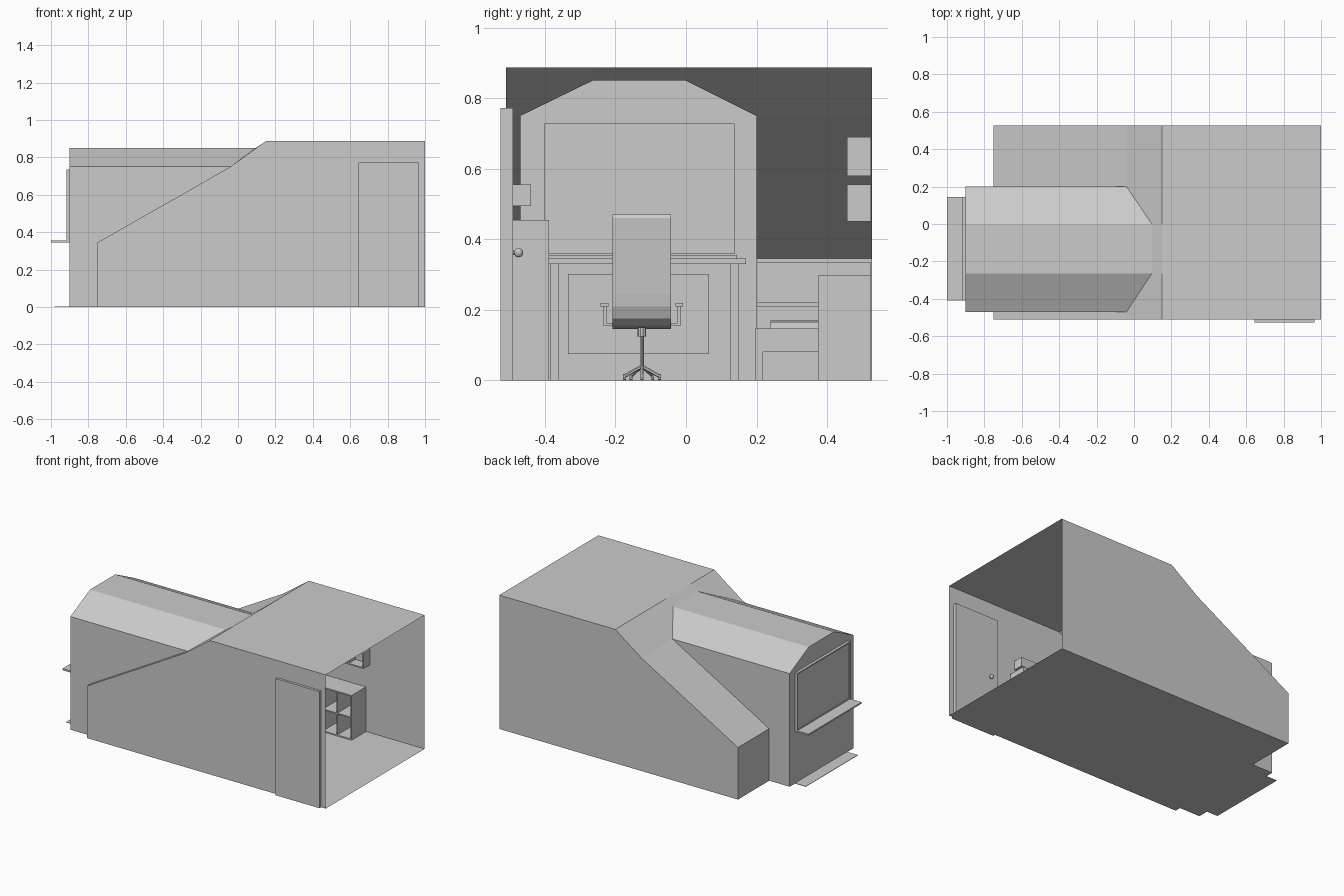
import bpy, bmesh, math
from mathutils import Vector

if "Cube" in bpy.data.objects:
    bpy.data.objects.remove(bpy.data.objects["Cube"])

XL, XD, XR = -0.75, -0.90, 1.0      # knee wall, dormer end, open end
YF, YB = -0.51, 0.527               # front and back walls
D0, D1 = -0.47, 0.20                # dormer sides
R0, R1 = -0.265, 0.0                # dormer flat top
LOW, EAVE, RIDGE, TOP = 0.345, 0.75, 0.85, 0.887
XE, XT, XC = -0.04, 0.095, 0.15     # eave, ridge and ceiling ends on the slope


def mesh_obj(name, faces):
    bm = bmesh.new()
    for f in faces:
        bm.faces.new([bm.verts.new(p) for p in f])
    bmesh.ops.remove_doubles(bm, verts=bm.verts, dist=1e-5)
    me = bpy.data.meshes.new(name)
    bm.to_mesh(me)
    bm.free()
    ob = bpy.data.objects.new(name, me)
    bpy.context.collection.objects.link(ob)
    return ob


def box(name, x0, x1, y0, y1, z0, z1):
    bm = bmesh.new()
    bmesh.ops.create_cube(bm, size=1)
    for v in bm.verts:
        v.co = Vector((x0 if v.co.x < 0 else x1, y0 if v.co.y < 0 else y1, z0 if v.co.z < 0 else z1))
    me = bpy.data.meshes.new(name)
    bm.to_mesh(me)
    bm.free()
    ob = bpy.data.objects.new(name, me)
    bpy.context.collection.objects.link(ob)
    return ob


def extrude_y(name, profile, y0, y1):
    n = len(profile)
    a = [(x, y0, z) for x, z in profile]
    b = [(x, y1, z) for x, z in profile]
    sides = [[a[i], b[i], b[(i + 1) % n], a[(i + 1) % n]] for i in range(n)]
    return mesh_obj(name, [a, b[::-1]] + sides)


def rod(name, p, q, r, sides=10):
    p, q = Vector(p), Vector(q)
    bpy.ops.mesh.primitive_cylinder_add(vertices=sides, radius=r, depth=(q - p).length, location=(p + q) / 2)
    ob = bpy.context.object
    ob.name = name
    ob.rotation_euler = (q - p).to_track_quat('Z', 'Y').to_euler()
    return ob


def shelf_unit(name, x0, x1, y0, y1, z0, z1, cols, rows, t=0.008):
    for i in range(cols + 1):
        x = x0 + (x1 - x0 - t) * i / cols
        box(f"{name}_upright_{i}", x, x + t, y0, y1, z0, z1)
    for j in range(rows + 1):
        z = z0 + (z1 - z0 - t) * j / rows
        box(f"{name}_board_{j}", x0 + t, x1 - t, y0, y1, z, z + t)


# Room shell: gable profile walls, floor, knee walls
profile = [(XL, 0), (XR, 0), (XR, TOP), (XC, TOP), (XE, EAVE), (XL, LOW)]
mesh_obj("front_wall", [[(x, YF, z) for x, z in profile]])
mesh_obj("back_wall", [[(x, YB, z) for x, z in reversed(profile)]])
mesh_obj("floor", [[(XL, YF, 0), (XL, D0, 0), (XD, D0, 0), (XD, D1, 0), (XL, D1, 0), (XL, YB, 0), (XR, YB, 0), (XR, YF, 0)]])
mesh_obj("ceiling", [[(XC, YF, TOP), (XR, YF, TOP), (XR, YB, TOP), (XC, YB, TOP)]])
for side, a, b in (("front", YF, D0), ("back", D1, YB)):
    mesh_obj(f"{side}_knee_wall", [[(XL, a, 0), (XL, a, LOW), (XL, b, LOW), (XL, b, 0)]])
    mesh_obj(f"{side}_lower_slope", [[(XL, a, LOW), (XE, a, EAVE), (XE, b, EAVE), (XL, b, LOW)]])
mesh_obj("upper_slope", [
    [(XE, YF, EAVE), (XC, YF, TOP), (XC, D0, TOP), (XE, D0, EAVE)],
    [(XE, D0, EAVE), (XC, D0, TOP), (XC, R0, TOP), (XT, R0, RIDGE)],
    [(XT, R0, RIDGE), (XC, R0, TOP), (XC, R1, TOP), (XT, R1, RIDGE)],
    [(XT, R1, RIDGE), (XC, R1, TOP), (XC, D1, TOP), (XE, D1, EAVE)],
    [(XE, D1, EAVE), (XC, D1, TOP), (XC, YB, TOP), (XE, YB, EAVE)]])

# Dormer sides and faceted roof
for side, y in (("front", D0), ("back", D1)):
    mesh_obj(f"{side}_dormer_wall", [[(XD, y, 0), (XL, y, 0), (XL, y, LOW), (XE, y, EAVE), (XD, y, EAVE)]])
arch = [(D0, EAVE, XE), (R0, RIDGE, XT), (R1, RIDGE, XT), (D1, EAVE, XE)]
mesh_obj("dormer_roof", [[(XD, a[0], a[1]), (a[2], a[0], a[1]), (b[2], b[0], b[1]), (XD, b[0], b[1])]
                         for a, b in zip(arch, arch[1:])])

# Dormer end wall around the window opening
W0, W1, WZ0, WZ1 = -0.41, 0.145, 0.352, 0.735
end_faces = [[(D0, 0), (D1, 0), (D1, WZ0), (D0, WZ0)],
             [(D0, WZ0), (W0, WZ0), (W0, WZ1), (D0, WZ1)],
             [(W1, WZ0), (D1, WZ0), (D1, WZ1), (W1, WZ1)],
             [(D0, WZ1), (D1, WZ1), (D1, EAVE), (R1, RIDGE), (R0, RIDGE), (D0, EAVE)]]
mesh_obj("dormer_end_wall", [[(XD, y, z) for y, z in f] for f in end_faces])

# Window
ft = 0.008
for n, a, b, c, d in (("left", W0, W0 + ft, WZ0, WZ1), ("right", W1 - ft, W1, WZ0, WZ1),
                      ("bottom", W0, W1, WZ0, WZ0 + ft), ("top", W0, W1, WZ1 - ft, WZ1)):
    box(f"window_frame_{n}", -0.918, XD, a, b, c, d)
mesh_obj("window_pane", [[(-0.912, W0, WZ0), (-0.912, W1, WZ0), (-0.912, W1, WZ1), (-0.912, W0, WZ1)]])
box("window_sill", -1.0, -0.89, W0, W1, 0.345, 0.355)
box("ground_strip", -0.98, XD, -0.40, W1, 0, 0.003)

# Door with knobs
box("door", 0.645, 0.965, -0.526, -0.49, 0, 0.773)
bpy.ops.mesh.primitive_uv_sphere_add(segments=12, ring_count=8, radius=0.013, location=(0.70, -0.475, 0.362))
bpy.context.object.name = "door_knob"
rod("door_knob_stem", (0.70, -0.49, 0.362), (0.70, -0.475, 0.362), 0.006)

# Desk and radiator under the window
box("desk_top", -0.895, -0.63, -0.40, 0.17, 0.33, 0.346)
for y in (-0.385, 0.125):
    for x in (-0.885, -0.665):
        box("desk_leg", x, x + 0.024, y, y + 0.024, 0, 0.33)
box("radiator", -0.90, -0.875, -0.335, 0.065, 0.075, 0.302)

# Office chair
cx, cy = -0.56, -0.125
seat = [(-0.08, 0.155), (-0.07, 0.145), (0.05, 0.155), (0.075, 0.175), (0.09, 0.21), (0.095, 0.245),
        (0.115, 0.46), (0.11, 0.47), (0.098, 0.465), (0.075, 0.245), (0.065, 0.21), (0.045, 0.18), (-0.07, 0.175)]
extrude_y("chair_seat_and_back", [(cx + x, z) for x, z in seat], cy - 0.083, cy + 0.083)
for s in (-1, 1):
    y = cy + s * 0.106
    box("armrest", cx - 0.05, cx + 0.06, y - 0.011, y + 0.011, 0.21, 0.22)
    for x in (-0.04, 0.04):
        box("armrest_post", cx + x, cx + x + 0.01, y - 0.005, y + 0.005, 0.16, 0.21)
    a, b = sorted((cy + s * 0.07, y + s * 0.005))
    box("armrest_bracket", cx - 0.04, cx + 0.05, a, b, 0.155, 0.163)
rod("chair_stem", (cx, cy, 0.03), (cx, cy, 0.15), 0.006)
rod("chair_collar", (cx, cy, 0.125), (cx, cy, 0.15), 0.012)
for i in range(5):
    a = 2 * math.pi * i / 5
    tip = (cx + 0.052 * math.cos(a), cy + 0.052 * math.sin(a), 0.012)
    rod("chair_foot", (cx, cy, 0.04), tip, 0.005, 6)
    rod("chair_caster", (tip[0], tip[1] - 0.004, 0.009), (tip[0], tip[1] + 0.004, 0.009), 0.009, 8)

# Bed beneath the slope
bx0, bx1, by0, by1 = -0.745, 0.22, 0.195, 0.525
box("mattress", bx0 + 0.015, bx1, by0, by1, 0.08, 0.147)
extrude_y("pillow", [(-0.72, 0.147), (-0.58, 0.147), (-0.60, 0.165), (-0.70, 0.17)], 0.24, 0.48)
box("headboard", bx0, bx0 + 0.012, by0 + 0.005, by1, 0.22, 0.335)
box("headboard_rail", bx0, bx0 + 0.012, by0 + 0.005, by1, 0.147, 0.21)
for y in (by0 + 0.002, by1 - 0.024):
    for x in (bx0, bx1 - 0.024):
        box("bed_leg", x, x + 0.022, y, y + 0.022, 0, 0.08)

# Bookcase and wall shelves on the back wall
shelf_unit("bookcase", 0.25, 0.57, 0.375, 0.525, 0, 0.297, 3, 2)
shelf_unit("lower_wall_shelf", 0.27, 0.60, 0.457, 0.525, 0.45, 0.555, 3, 1)
shelf_unit("upper_wall_shelf", 0.27, 0.60, 0.457, 0.525, 0.58, 0.69, 3, 1)

# Cabinet and shelf on the front wall
box("cabinet", 0.20, 0.53, YF + 0.005, -0.388, 0, 0.455)
box("front_wall_shelf", 0.20, 0.50, YF + 0.005, -0.44, 0.495, 0.555)
